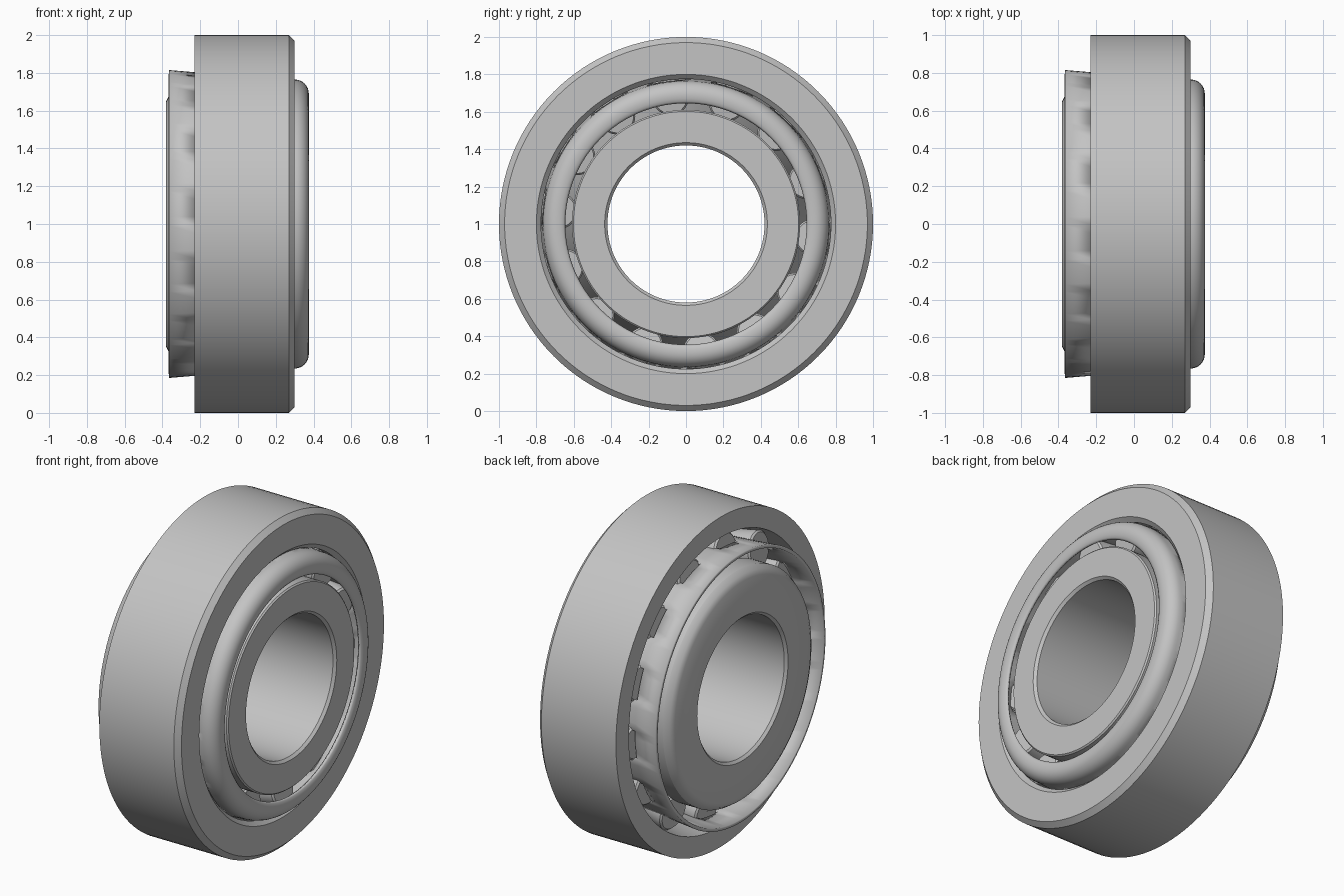
import bpy, bmesh, math
from mathutils import Matrix

if "Cube" in bpy.data.objects:
    bpy.data.objects.remove(bpy.data.objects["Cube"])

steel = bpy.data.materials.new("steel_grey")
steel.use_nodes = True
GREY = (0.55, 0.55, 0.55, 1)
steel.diffuse_color = GREY
steel.node_tree.nodes["Principled BSDF"].inputs["Base Color"].default_value = GREY

ROLLERS = 14
PITCH = 2 * math.pi / ROLLERS
PHASE = math.radians(71.2)      # angle of the first roller
CENTRE = Matrix.Translation((0, 0, 1))
APEX = 4.15                     # shared cone apex on the x axis


def cup_race(x):
    return 0.2 * (APEX - x)


def cone_race(x):
    return 0.149 * (APEX - x)


def revolve(name, profile, segs, place, closed=True, start=0.0, skip=None):
    """Turn (x, radius) points about the x axis; skip(row, column) leaves holes."""
    bm = bmesh.new()
    rings = []
    for x, r in profile:
        angles = [start + 2 * math.pi * j / segs for j in range(segs)]
        rings.append([bm.verts.new((x, r * math.cos(a), r * math.sin(a))) for a in angles])
    rows = len(profile) if closed else len(profile) - 1
    for i in range(rows):
        a, b = rings[i], rings[(i + 1) % len(rings)]
        for j in range(segs):
            if skip and skip(i, j):
                continue
            k = (j + 1) % segs
            bm.faces.new((a[j], b[j], b[k], a[k]))
    if closed:
        bmesh.ops.recalc_face_normals(bm, faces=bm.faces)
    else:
        # open sheets: make the first row face away from the axis
        bm.faces.ensure_lookup_table()
        bm.normal_update()
        f = bm.faces[0]
        c = f.calc_center_median()
        if f.normal.y * c.y + f.normal.z * c.z < 0:
            bmesh.ops.reverse_faces(bm, faces=bm.faces)
    mesh = bpy.data.meshes.new(name)
    bm.to_mesh(mesh)
    bm.free()
    mesh.materials.append(steel)
    obj = bpy.data.objects.new(name, mesh)
    obj.matrix_world = place
    bpy.context.collection.objects.link(obj)
    bpy.ops.object.select_all(action='DESELECT')
    obj.select_set(True)
    bpy.context.view_layer.objects.active = obj
    bpy.ops.object.shade_smooth_by_angle(angle=math.radians(30))
    return obj


# Outer ring with a tapered race and chamfered front edges
revolve("outer_ring", [
    (-0.23, 1.0), (0.27, 1.0), (0.30, 0.97), (0.30, 0.80),
    (0.275, 0.775), (-0.23, cup_race(-0.23))], 128, CENTRE)

# Inner ring with a large rib, tapered race, small rib and bore
revolve("inner_ring", [
    (-0.38, 0.435), (-0.38, 0.65), (-0.365, 0.68), (-0.335, 0.70),
    (-0.22, 0.70), (-0.22, cone_race(-0.22)), (0.26, cone_race(0.26)),
    (0.26, 0.61), (0.35, 0.61), (0.358, 0.602), (0.358, 0.435),
    (0.343, 0.42), (-0.365, 0.42)], 128, CENTRE)

# Sheet cage: tapered wall with one window per roller, rolled over at one end
COLS = 8
wall = [(-0.365, 0.815), (-0.22, 0.803), (0.24, 0.770)]
curl = [(0.30 + 0.075 * math.sin(t), 0.69 + 0.075 * math.cos(t))
        for t in (math.pi / 2 * i / 8 for i in range(9))]
lip = [(0.374, 0.67), (0.369, 0.655), (0.362, 0.645)]
cage = revolve("roller_cage", wall + curl + lip, ROLLERS * COLS, CENTRE,
               closed=False, start=PHASE - PITCH / 2,
               skip=lambda i, j: i == 1 and 2 <= j % COLS <= 5)
sheet = cage.modifiers.new("sheet_thickness", 'SOLIDIFY')
sheet.thickness = 0.02
sheet.offset = -1

# Tapered rollers, tilted to follow both races
X0, X1 = -0.21, 0.25
mid0 = (cup_race(X0) + cone_race(X0)) / 2
mid1 = (cup_race(X1) + cone_race(X1)) / 2
r0 = (cup_race(X0) - cone_race(X0)) / 2 - 0.002
r1 = (cup_race(X1) - cone_race(X1)) / 2 - 0.002
half = (X1 - X0) / 2
tilt = math.atan2(mid0 - mid1, X1 - X0)
roller_profile = [
    (-half, 0.001), (-half, r0 - 0.01), (-half + 0.01, r0),
    (half - 0.01, r1), (half, r1 - 0.01), (half, 0.001)]
for n in range(ROLLERS):
    angle = PHASE + n * PITCH
    place = (CENTRE @ Matrix.Rotation(angle, 4, 'X')
             @ Matrix.Translation(((X0 + X1) / 2, (mid0 + mid1) / 2, 0))
             @ Matrix.Rotation(-tilt, 4, 'Z'))
    revolve(f"roller_{n + 1}", roller_profile, 32, place)
